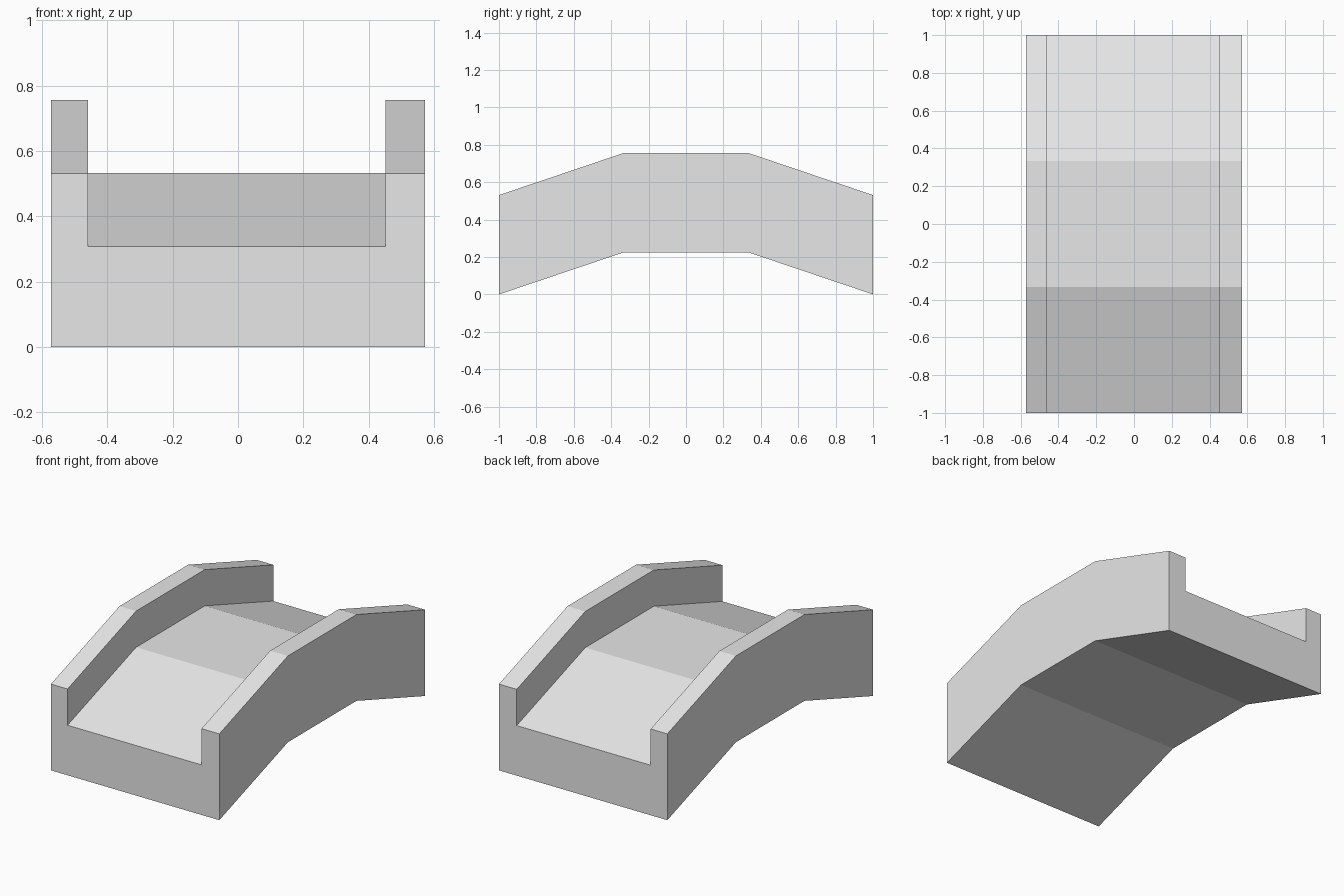
import bpy
import bmesh

cube = bpy.data.objects.get("Cube")
if cube:
    bpy.data.objects.remove(cube, do_unlink=True)

# Plain grey stone
stone = bpy.data.materials.new("light_grey")
stone.use_nodes = True
grey = (0.8, 0.8, 0.8, 1.0)
stone.diffuse_color = grey
stone.node_tree.nodes["Principled BSDF"].inputs["Base Color"].default_value = grey

HALF_WIDTH, WALL_LEFT, WALL_RIGHT = 0.573, 0.452, -0.46
DECK, TOP, RISE = 0.308, 0.531, 0.225

# U-shaped section: a deck between two parapet walls (x, z)
section = [
    (-HALF_WIDTH, 0), (HALF_WIDTH, 0), (HALF_WIDTH, TOP), (WALL_LEFT, TOP),
    (WALL_LEFT, DECK), (WALL_RIGHT, DECK), (WALL_RIGHT, TOP), (-HALF_WIDTH, TOP),
]
# Ramp up, level span, ramp down (y, lift)
path = [(-1, 0), (-1 / 3, RISE), (1 / 3, RISE), (1, 0)]

# Sweep the section along the path
bm = bmesh.new()
rings = [[bm.verts.new((x, y, z + lift)) for x, z in section] for y, lift in path]
count = len(section)
for a, b in zip(rings, rings[1:]):
    for i in range(count):
        j = (i + 1) % count
        bm.faces.new((a[i], a[j], b[j], b[i]))

# Close both ends
ends = [bm.faces.new(rings[0]), bm.faces.new(rings[-1])]
bmesh.ops.recalc_face_normals(bm, faces=bm.faces)
bmesh.ops.triangulate(bm, faces=ends)

mesh = bpy.data.meshes.new("bridge")
bm.to_mesh(mesh)
bm.free()
mesh.materials.append(stone)
bridge = bpy.data.objects.new("bridge", mesh)
bpy.context.collection.objects.link(bridge)
